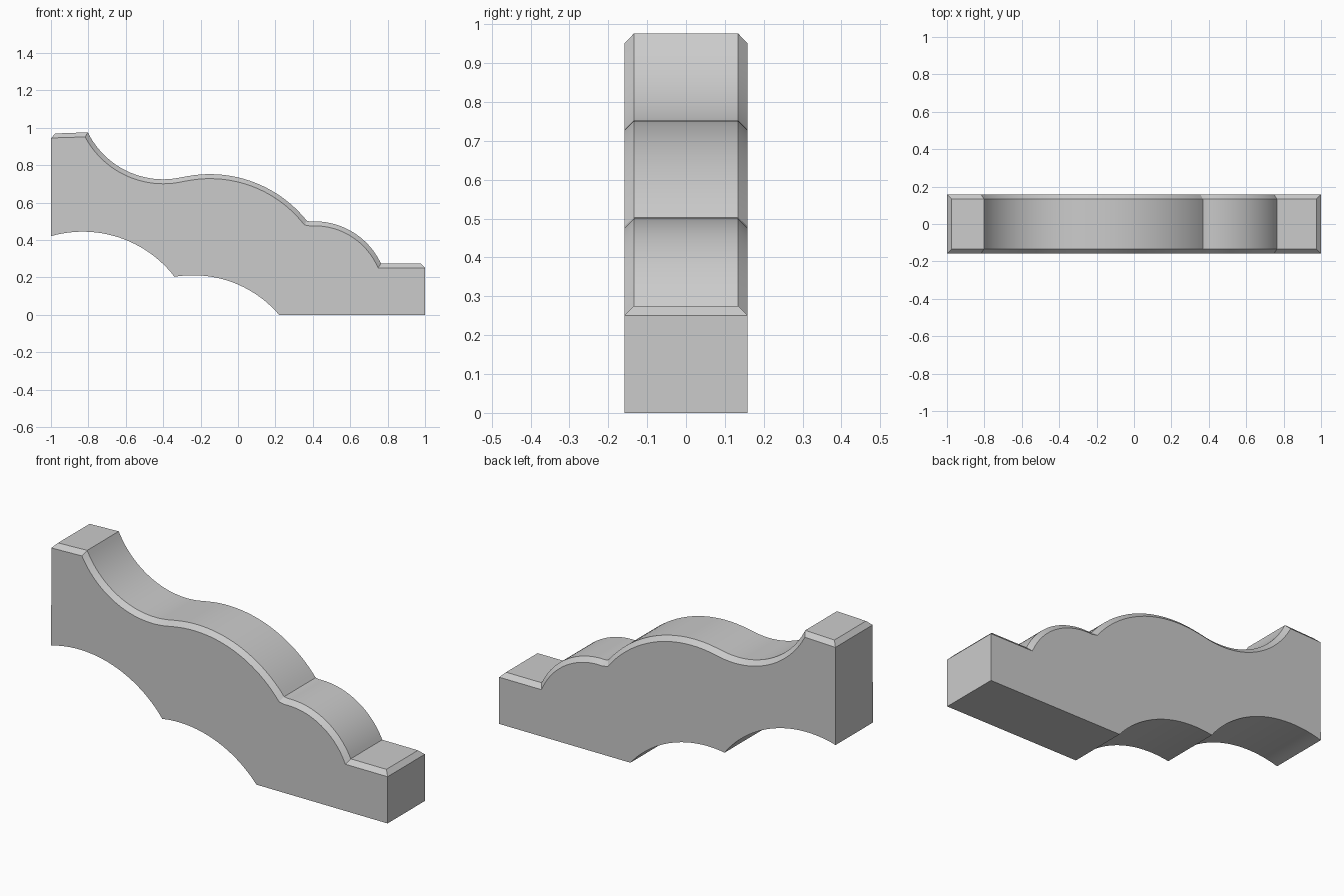
import bpy, bmesh, math
from mathutils import Vector

if "Cube" in bpy.data.objects:
    bpy.data.objects.remove(bpy.data.objects["Cube"])

HALF_W = 0.158   # half thickness in y
CH = 0.024       # chamfer size
SEG = 24


def arc(cx, cz, r, x0, x1, top=True):
    """Points on the upper or lower half of a circle from x0 to x1."""
    a0, a1 = math.acos((x0 - cx) / r), math.acos((x1 - cx) / r)
    s = 1 if top else -1
    return [Vector((cx + r * math.cos(a), cz + s * r * math.sin(a)))
            for a in (a0 + (a1 - a0) * i / SEG for i in range(SEG + 1))]


def inset(pts, d):
    """Offset an open left-to-right polyline downwards with mitred corners."""
    out = []
    for i, p in enumerate(pts):
        e0 = (p - pts[i - 1]) if i else (pts[1] - p)
        e1 = (pts[i + 1] - p) if i < len(pts) - 1 else e0
        n0, n1 = (Vector((e.y, -e.x)).normalized() for e in (e0, e1))
        m = (n0 + n1).normalized()
        out.append(p + m * d / m.dot(n0))
    return out


# Scrolled top edge: flat, cove, large round, small round, flat
top = [Vector((-1, 0.97))]
top += arc(-0.40, 1.174, 0.449, -0.803, -0.299, top=False)
top += arc(-0.15, 0.09, 0.6625, -0.299, 0.368)[1:]
top += arc(0.41, 0.109, 0.391, 0.368, 0.764)[1:]
top += [Vector((1, 0.275))]

# Underside, running right to left: flat foot then two hollows
bottom = [Vector((1, 0)), Vector((0.22, 0))]
bottom += arc(-0.24, -0.393, 0.605, 0.22, -0.34)[1:]
bottom += arc(-0.83, -0.175, 0.62, -0.34, -1)[1:]

# Inner ring lies on the side faces, outer ring at the chamfer's top edge
low = inset(top, CH)
inner = [low[0]] + low + [low[-1]] + bottom
outer = ([low[0], top[0] + Vector((CH, 0))] + top[1:-1]
         + [top[-1] - Vector((CH, 0)), low[-1]] + bottom)

# Loft the rings across the thickness
bm = bmesh.new()
rings = []
for y, ring in ((-HALF_W, inner), (-HALF_W + CH, outer),
                (HALF_W - CH, outer), (HALF_W, inner)):
    rings.append([bm.verts.new((p.x, y, p.y)) for p in ring])
n = len(inner)
for a, b in zip(rings, rings[1:]):
    for i in range(n):
        j = (i + 1) % n
        bm.faces.new((a[i], a[j], b[j], b[i]))
bm.faces.new(rings[0])
bm.faces.new(rings[-1])
bmesh.ops.remove_doubles(bm, verts=bm.verts, dist=1e-5)
bmesh.ops.recalc_face_normals(bm, faces=bm.faces)

mesh = bpy.data.meshes.new("scroll_bracket")
bm.to_mesh(mesh)
bm.free()
obj = bpy.data.objects.new("scroll_bracket", mesh)
bpy.context.collection.objects.link(obj)
bpy.context.view_layer.objects.active = obj
obj.select_set(True)
bpy.ops.object.shade_smooth_by_angle(angle=math.radians(25))
